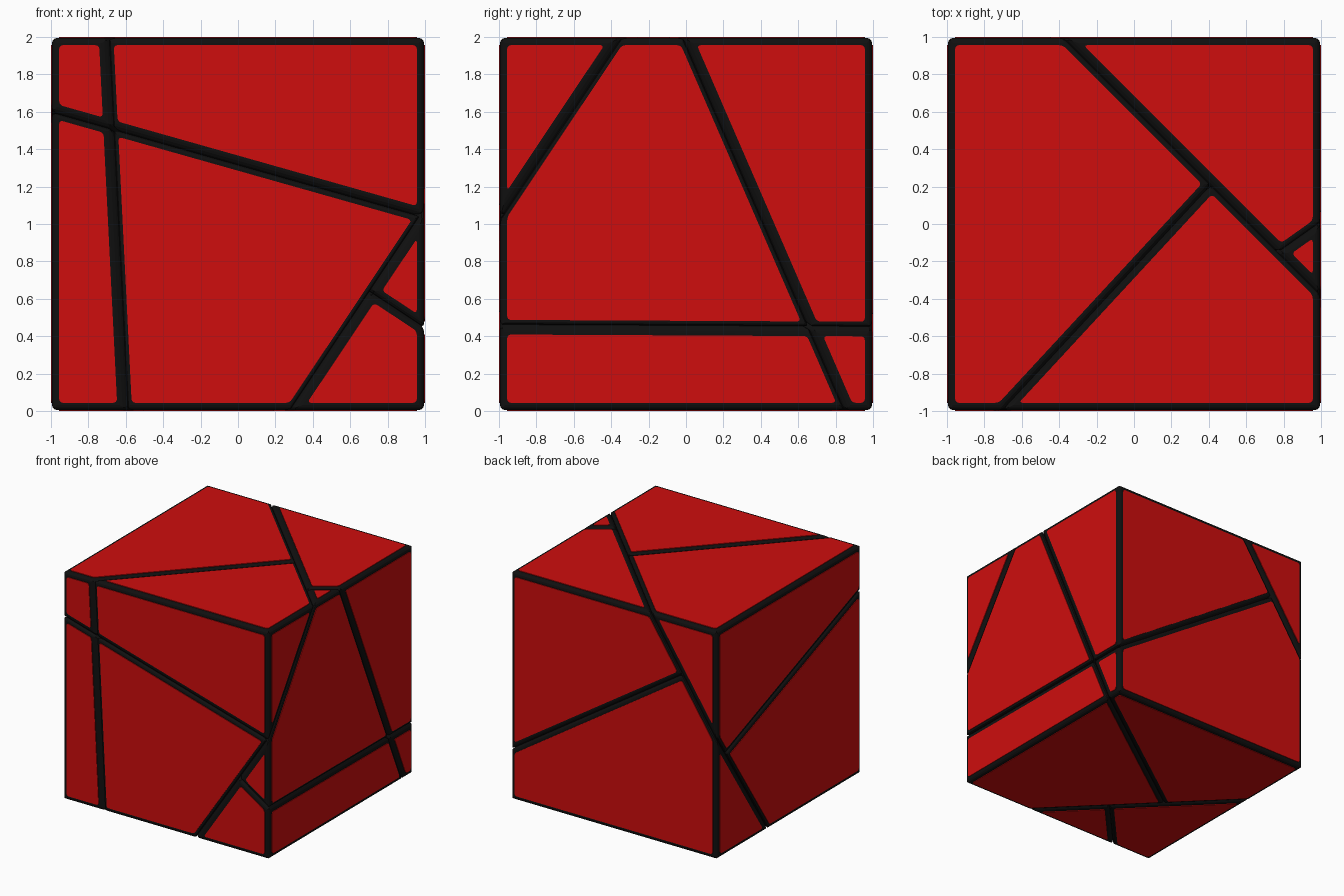
import bpy, bmesh, math
from mathutils import Vector

if "Cube" in bpy.data.objects:
    bpy.data.objects.remove(bpy.data.objects["Cube"])

H = 0.995           # half size of the dark body; tiles bring it up to 1
LIFT = 0.005        # tile thickness
BEVEL = 0.032       # setback of the rounded piece edges
MARGIN = 0.044      # dark border around each tile


def material(name, col):
    m = bpy.data.materials.new(name)
    m.diffuse_color = (*col, 1)
    m.use_nodes = True
    m.node_tree.nodes["Principled BSDF"].inputs["Base Color"].default_value = m.diffuse_color
    return m


BLACK = material("black_plastic", (0.005, 0.005, 0.005))
RED = material("red_tile", (0.62, 0.004, 0.004))


def clip(bm, co, no, cap=True):
    """Keep the side of the plane that the normal points away from."""
    geom = bm.verts[:] + bm.edges[:] + bm.faces[:]
    if not geom:
        return
    r = bmesh.ops.bisect_plane(bm, geom=geom, dist=1e-6, plane_co=co,
                               plane_no=no, clear_outer=True)
    if cap:
        edges = [e for e in r["geom_cut"]
                 if isinstance(e, bmesh.types.BMEdge) and e.is_valid and len(e.link_faces) == 1]
        if len(edges) > 2:
            bmesh.ops.edgeloop_fill(bm, edges=edges)
        bmesh.ops.recalc_face_normals(bm, faces=bm.faces[:])


def finish(bm, name, mat):
    me = bpy.data.meshes.new(name)
    bm.to_mesh(me)
    bm.free()
    me.materials.append(mat)
    ob = bpy.data.objects.new(name, me)
    bpy.context.collection.objects.link(ob)
    return ob


def round_edges(bm):
    """Round every edge of the convex piece with three tangent cuts."""
    bm.normal_update()
    cuts = []
    for e in bm.edges:
        if len(e.link_faces) != 2:
            continue
        a, b = (f.normal.copy() for f in e.link_faces)
        phi = a.angle(b)
        if phi < 0.05:
            continue
        r = BEVEL / math.tan(phi / 2)
        c = e.verts[0].co - (a + b) * (r / (1 + a.dot(b)))
        for t in (0.2, 0.5, 0.8):
            n = a.slerp(b, t) if hasattr(a, "slerp") else a.lerp(b, t)
            n.normalize()
            cuts.append((c + n * r, n))
    for co, no in cuts:
        clip(bm, co, no)


def make_tile(points, n, name):
    """Inset polygon with rounded corners, raised off the body."""
    bm = bmesh.new()
    bm.faces.new([bm.verts.new(p) for p in points])
    mid = sum(points, Vector()) / len(points)
    for p, q in zip(points, points[1:] + points[:1]):
        if (q - p).length < 1e-5:
            continue
        side = (q - p).cross(n).normalized()
        if side.dot(p - mid) < 0:
            side.negate()
        clip(bm, p - side * (MARGIN - LIFT), side, cap=False)
    if sum(f.calc_area() for f in bm.faces) < 0.0008:
        bm.free()
        return
    bmesh.ops.remove_doubles(bm, verts=bm.verts[:], dist=0.004)
    bmesh.ops.bevel(bm, geom=bm.verts[:], offset=0.02, segments=4, profile=0.5,
                    affect='VERTICES', clamp_overlap=True)
    r = bmesh.ops.extrude_face_region(bm, geom=bm.faces[:], use_keep_orig=True)
    for v in r["geom"]:
        if isinstance(v, bmesh.types.BMVert):
            v.co += n * LIFT
    bmesh.ops.recalc_face_normals(bm, faces=bm.faces[:])
    finish(bm, name, RED)


def plane3(a, b, c):
    a, b, c = Vector(a), Vector(b), Vector(c)
    return a, (b - a).cross(c - a).normalized()


# Main slanted cut, and a different pair of cuts on each side of it
MAIN = (Vector((1, -1, 1.05)), Vector((1, 1, -0.668)).normalized())
LEFT_CUTS = [
    plane3((-0.71, -1, 2), (-0.61, -1, 0), (0.41, 0.21, 2)),
    (Vector((1, -1, 1.045)), Vector((0.2825, 0.386, 1)).normalized()),
]
RIGHT_CUTS = [
    (Vector((1, -1, 0.445)), Vector((0.66, 0.005, 1)).normalized()),
    (Vector((1, 0, 2)), Vector((-0.71, 1, 0.434)).normalized()),
]

# Eight pieces: all sign combinations of the three cuts
for s, cuts, label in ((1, LEFT_CUTS, "left"), (-1, RIGHT_CUTS, "right")):
    for i, (u, v) in enumerate(((1, 1), (1, -1), (-1, 1), (-1, -1))):
        bm = bmesh.new()
        bmesh.ops.create_cube(bm, size=2 * H)
        bmesh.ops.translate(bm, verts=bm.verts[:], vec=(0, 0, 1))
        for (co, no), sign in zip([MAIN] + cuts, (s, u, v)):
            clip(bm, co, no * sign)
        if not bm.faces:
            bm.free()
            continue
        bm.normal_update()
        # Red tiles on the outer faces
        for f in bm.faces:
            if max(abs(k) for k in f.normal) > 0.9999:
                d = f.normal.dot(f.calc_center_median() - Vector((0, 0, 1)))
                if abs(d - H) < 1e-3:
                    make_tile([w.co.copy() for w in f.verts], f.normal.copy(),
                              f"{label}_tile_{i + 1}")
        # Dark body with rounded edges
        round_edges(bm)
        finish(bm, f"{label}_piece_{i + 1}", BLACK)
